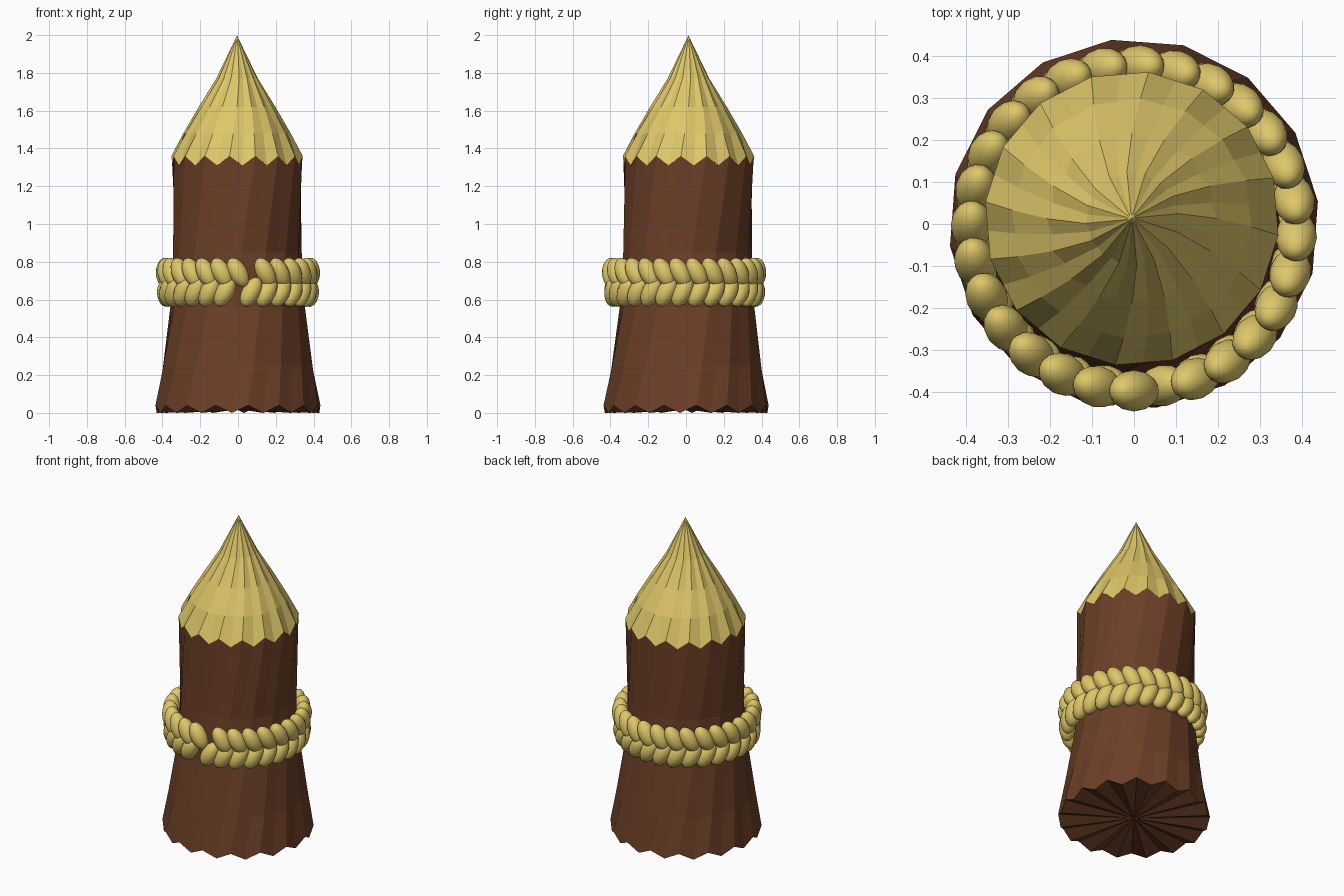
import bpy, bmesh, math
from mathutils import Matrix, Vector

cube = bpy.data.objects.get("Cube")
if cube:
    bpy.data.objects.remove(cube, do_unlink=True)

SIDES = 16
CENTRE = Vector((-0.005, 0.013, 0))  # the post leans slightly towards its tip


def material(name, rgb):
    m = bpy.data.materials.new(name)
    m.use_nodes = True
    m.diffuse_color = (*rgb, 1)
    m.node_tree.nodes["Principled BSDF"].inputs["Base Color"].default_value = (*rgb, 1)
    return m


bark = material("brown bark", (0.15, 0.05, 0.02))
straw = material("pale wood and rope", (0.73, 0.57, 0.14))


def finish(bm, name, mat):
    bmesh.ops.recalc_face_normals(bm, faces=bm.faces[:])
    mesh = bpy.data.meshes.new(name)
    bm.to_mesh(mesh)
    bm.free()
    mesh.materials.append(mat)
    obj = bpy.data.objects.new(name, mesh)
    bpy.context.collection.objects.link(obj)
    return obj


def ring(bm, z, radius, twist, drop=0, groove=None):
    """Ring of corners and side midpoints; midpoints may drop or sink in."""
    inset = math.cos(math.pi / SIDES) if groove is None else groove
    verts = []
    for i in range(SIDES * 2):
        mid = i % 2
        a = math.radians(twist) + math.pi * i / SIDES
        r = radius * (inset if mid else 1)
        p = Vector((r * math.cos(a), r * math.sin(a), z - drop * mid))
        verts.append(bm.verts.new(p + CENTRE * min(z / 1.35, 1)))
    return verts


def loft(bm, rings):
    for low, high in zip(rings, rings[1:]):
        n = len(low)
        for i in range(n):
            j = (i + 1) % n
            bm.faces.new((low[i], low[j], high[j], high[i]))


def fan(bm, verts, point):
    c = bm.verts.new(point)
    for i, v in enumerate(verts):
        bm.faces.new((v, verts[(i + 1) % len(verts)], c))


# Twisted trunk with a jagged foot
bm = bmesh.new()
rings = [ring(bm, 0.04, 0.44, 7, 0.04),
         ring(bm, 0.25, 0.402, 12),
         ring(bm, 0.56, 0.357, 19),
         ring(bm, 0.85, 0.341, 26),
         ring(bm, 1.36, 0.348, 38.5, 0.05)]
loft(bm, rings)
fan(bm, rings[0], (0, 0, 0.02))
finish(bm, "trunk", bark)

# Sharpened tip with a jagged lower edge and shallow carved grooves
bm = bmesh.new()
rings = [ring(bm, 1.36, 0.35, 38.5, 0.05),
         ring(bm, 1.48, 0.285, 41),
         ring(bm, 1.62, 0.203, 45, groove=0.94),
         ring(bm, 1.77, 0.111, 51, groove=0.94),
         ring(bm, 1.98, 0.009, 58)]
loft(bm, rings)
fan(bm, rings[-1], CENTRE + Vector((0, 0, 2)))
finish(bm, "sharpened_tip", straw)


# Braided rope: two rows of slanted beads, open at the front
def rope_row(name, z, radius, start, gap, lean, count=27):
    bm = bmesh.new()
    step = (360 - gap) / (count - 1)
    for i in range(count):
        a = math.radians(start + i * step - 90)
        out = Vector((math.cos(a), math.sin(a), 0))
        along = Vector((-out.y, out.x, 0))
        up = Vector((0, 0, 1))
        tall = up * math.cos(lean) + along * math.sin(lean)
        wide = along * math.cos(lean) - up * math.sin(lean)
        turn = Matrix((out, wide, tall)).transposed().to_4x4()
        place = Matrix.Translation(out * radius + Vector((0, -0.01, z)))
        size = Matrix.Diagonal((0.049, 0.049, 0.085, 1))
        bmesh.ops.create_uvsphere(bm, u_segments=16, v_segments=10, radius=1,
                                  matrix=place @ turn @ size)
    for f in bm.faces:
        f.smooth = True
    finish(bm, name, straw)


rope_row("upper_rope_row", 0.743, 0.386, 22, 22, -0.5)
rope_row("lower_rope_row", 0.64, 0.38, 10.5, 21, 0.5)
